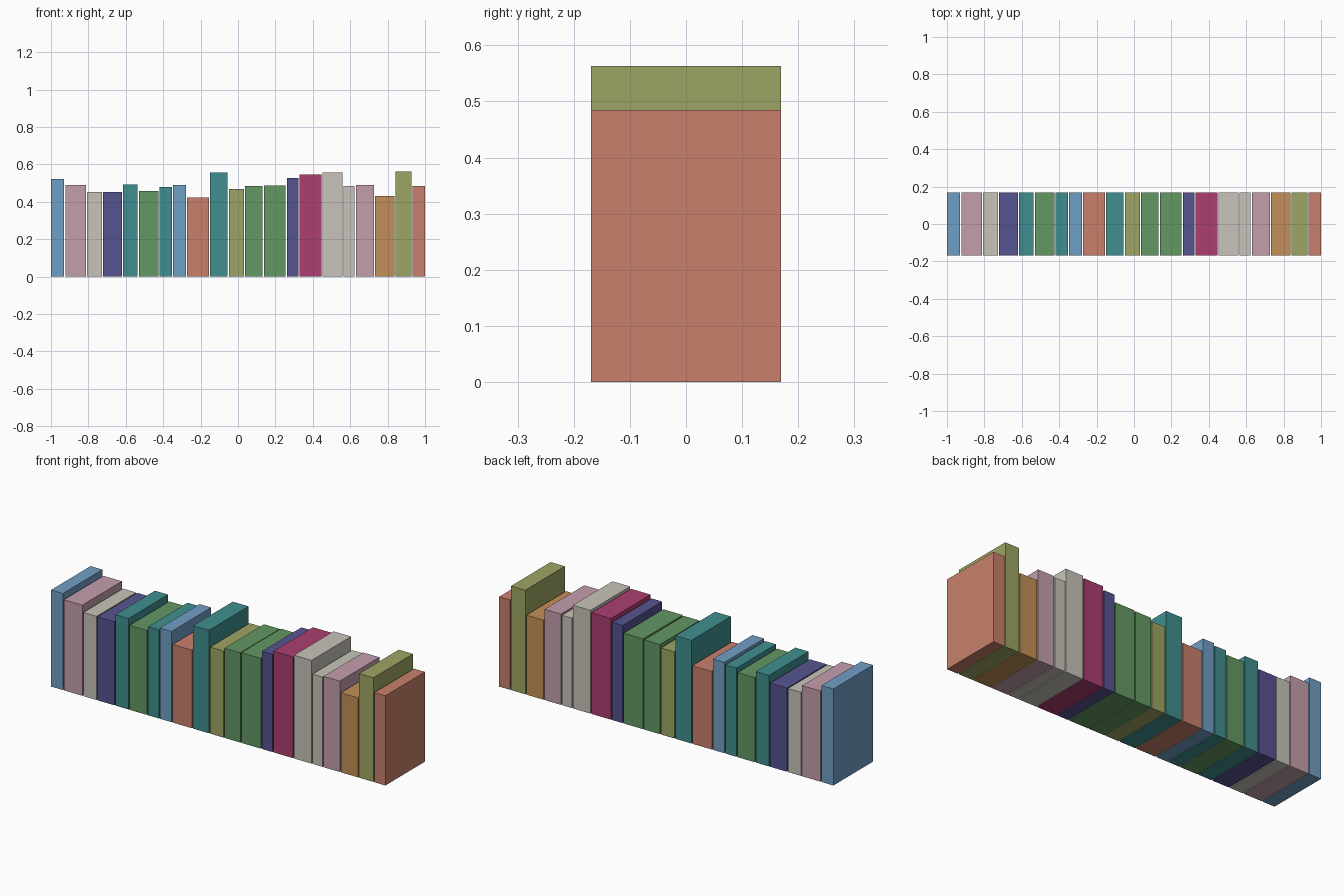
import bpy
import bmesh

if "Cube" in bpy.data.objects:
    bpy.data.objects.remove(bpy.data.objects["Cube"])

DEPTH = 0.338   # all books share one depth
GAP = 0.006     # thin gap between neighbours


def linear(c):
    c /= 255
    return c / 12.92 if c <= 0.04045 else ((c + 0.055) / 1.055) ** 2.4


# One flat colour per cover
COLOURS = {
    "blue": (112, 159, 197), "pink": (196, 159, 172), "grey": (200, 196, 186),
    "purple": (86, 84, 144), "teal": (64, 143, 143), "green": (100, 152, 100),
    "salmon": (200, 128, 108), "olive": (158, 165, 100),
    "magenta": (172, 62, 113), "ochre": (196, 143, 86),
}
materials = {}
for name, rgb in COLOURS.items():
    mat = bpy.data.materials.new(name + "_cover")
    mat.diffuse_color = (*[linear(c) for c in rgb], 1)
    mat.use_nodes = True
    mat.node_tree.nodes["Principled BSDF"].inputs["Base Color"].default_value = mat.diffuse_color
    materials[name] = mat

# Books from left to right: colour, right edge of the slot, height
BOOKS = [
    ("blue", -0.926, 0.522), ("pink", -0.810, 0.490), ("grey", -0.725, 0.452),
    ("purple", -0.618, 0.452), ("teal", -0.533, 0.492), ("green", -0.423, 0.457),
    ("teal", -0.351, 0.479), ("blue", -0.276, 0.491), ("salmon", -0.153, 0.422),
    ("teal", -0.052, 0.557), ("olive", 0.034, 0.468), ("green", 0.135, 0.485),
    ("green", 0.258, 0.488), ("purple", 0.327, 0.528), ("magenta", 0.450, 0.547),
    ("grey", 0.561, 0.558), ("grey", 0.627, 0.486), ("pink", 0.730, 0.491),
    ("ochre", 0.840, 0.430), ("olive", 0.931, 0.563), ("salmon", 1.003, 0.485),
]


def book(name, x0, x1, height, mat):
    bm = bmesh.new()
    bmesh.ops.create_cube(bm, size=1)
    bmesh.ops.scale(bm, vec=(x1 - x0, DEPTH, height), verts=bm.verts)
    bmesh.ops.translate(bm, vec=(0, 0, height / 2), verts=bm.verts)
    mesh = bpy.data.meshes.new(name)
    bm.to_mesh(mesh)
    bm.free()
    mesh.materials.append(mat)
    obj = bpy.data.objects.new(name, mesh)
    obj.location.x = (x0 + x1) / 2
    bpy.context.collection.objects.link(obj)


# Row of upright books
left = -1.003
for i, (colour, right, height) in enumerate(BOOKS, 1):
    book(f"book_{i:02d}_{colour}", left + GAP / 2, right - GAP / 2, height,
         materials[colour])
    left = right
